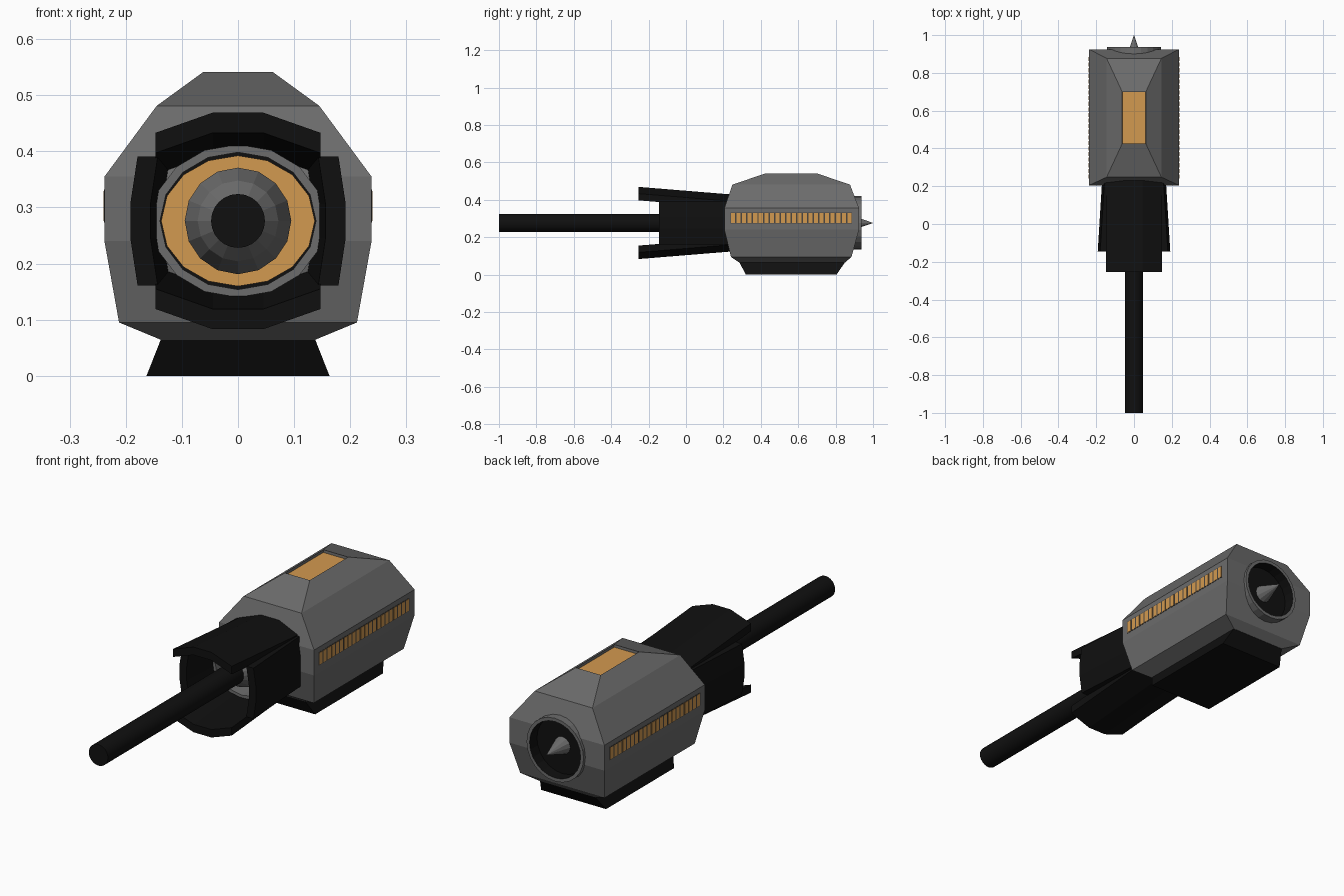
import bpy, bmesh, math

cube = bpy.data.objects.get("Cube")
if cube:
    bpy.data.objects.remove(cube, do_unlink=True)


def material(name, r, g, b):
    m = bpy.data.materials.new(name)
    m.use_nodes = True
    m.diffuse_color = (r, g, b, 1)
    m.node_tree.nodes["Principled BSDF"].inputs["Base Color"].default_value = (r, g, b, 1)
    return m


GREY = material("hull grey", 0.15, 0.15, 0.15)
BLACK = material("black metal", 0.005, 0.005, 0.005)
AMBER = material("amber light", 0.65, 0.32, 0.08)
BAR = material("window bar", 0.07, 0.06, 0.05)
AXIS = 0.276  # height of the barrel axis


def finish(bm, name, *mats):
    bmesh.ops.recalc_face_normals(bm, faces=bm.faces)
    mesh = bpy.data.meshes.new(name)
    bm.to_mesh(mesh)
    bm.free()
    for m in mats:
        mesh.materials.append(m)
    ob = bpy.data.objects.new(name, mesh)
    bpy.context.collection.objects.link(ob)
    return ob


def skin(bm, rings, cap=True):
    """Join loops of points with quads and return the last cap."""
    loops = [[bm.verts.new(p) for p in ring] for ring in rings]
    for a, b in zip(loops, loops[1:]):
        for i in range(len(a)):
            j = (i + 1) % len(a)
            bm.faces.new((a[i], a[j], b[j], b[i]))
    if cap:
        bm.faces.new(loops[0])
        return bm.faces.new(loops[-1])


def rectangles(levels):
    """Rectangles stacked in z from (z, half width, front y, back y)."""
    return [[(-x, a, z), (x, a, z), (x, b, z), (-x, b, z)] for z, x, a, b in levels]


def turned(name, profile, mat, sides=16, squash=1.0, cap=False):
    """Turn (radius, y) points round the barrel axis."""
    bm = bmesh.new()
    rings = []
    for r, y in profile:
        angles = [math.tau * i / sides for i in range(sides)]
        rings.append([(r * math.cos(t), y, AXIS + squash * r * math.sin(t)) for t in angles])
    skin(bm, rings, cap)
    return finish(bm, name, mat)


# Faceted hull with a recessed roof light
bm = bmesh.new()
roof = skin(bm, rectangles([
    (0.064, 0.137, 0.285, 0.85),
    (0.095, 0.212, 0.24, 0.885),
    (0.24, 0.238, 0.205, 0.925),
    (0.355, 0.238, 0.205, 0.925),
    (0.481, 0.145, 0.248, 0.877),
    (0.541, 0.0625, 0.425, 0.70),
]))
bmesh.ops.inset_region(bm, faces=[roof], thickness=0.01)
bmesh.ops.inset_region(bm, faces=[roof], thickness=0.001, depth=-0.012)
roof.material_index = 1
hull = finish(bm, "hull", GREY, AMBER)

# Round opening in the back of the hull
cutter = turned("rear_cutter", [(0.135, 0.87), (0.135, 1.0)], GREY, 24, cap=True)
cutter.hide_render = True
cut = hull.modifiers.new("rear opening", "BOOLEAN")
cut.operation = "DIFFERENCE"
cut.object = cutter
bpy.context.view_layer.objects.active = hull
bpy.ops.object.modifier_apply(modifier=cut.name)
bpy.data.objects.remove(cutter, do_unlink=True)

# Rear exhaust
turned("rear_rim", [(0.128, 0.938), (0.143, 0.938), (0.143, 0.88)], GREY, 24)
turned("rear_cup", [(0.128, 0.938), (0.128, 0.885), (0.001, 0.885)], BLACK, 24)
turned("rear_spike", [(0.04, 0.884), (0.0005, 1.0)], GREY, 12, cap=True)

# Base
bm = bmesh.new()
skin(bm, rectangles([(0, 0.163, 0.32, 0.805), (0.066, 0.137, 0.285, 0.85)]))
finish(bm, "base", BLACK)

# Barred windows along both sides
COUNT, START, END = 22, 0.237, 0.888
pitch = (END - START) / COUNT


def plate(bm, x, depth, y0, y1, z0, z1):
    skin(bm, [[(x, y0, z), (x, y1, z), (x + depth, y1, z), (x + depth, y0, z)] for z in (z0, z1)])


for side, label in ((1, "left"), (-1, "right")):
    bm = bmesh.new()
    plate(bm, side * 0.236, side * 0.003, START, END, 0.273, 0.332)
    finish(bm, label + "_window_bars", BAR)
    bm = bmesh.new()
    for i in range(COUNT):
        y = START + i * pitch
        plate(bm, side * 0.237, side * 0.003, y + 0.004, y + pitch - 0.004, 0.276, 0.329)
    finish(bm, label + "_window_lights", AMBER)

# Muzzle mount inside the shrouds
turned("mount_tube", [(0.155, 0.25), (0.155, 0.03), (0.139, 0.03), (0.139, 0.12)], GREY, squash=0.88)
turned("mount_back", [(0.15, 0.11), (0.001, 0.11)], BLACK, squash=0.88)
turned("light_ring", [(0.137, 0.11), (0.137, 0.1), (0.09, 0.1)], AMBER, squash=0.85)
turned("barrel_collar", [(0.095, 0.11), (0.095, 0.06), (0.072, 0.0), (0.046, -0.03)], GREY)

# Barrel
barrel = turned("barrel", [(0.048, -1.0), (0.048, 0.11)], BLACK, 24, cap=True)
for o in bpy.context.selected_objects:
    o.select_set(False)
barrel.select_set(True)
bpy.context.view_layer.objects.active = barrel
bpy.ops.object.shade_smooth_by_angle()


# Four flared shrouds, each an arched shell: (across, outward) section
def shroud(name, outline, front, flare, place):
    section = outline + [(-a, b) for a, b in reversed(outline)]
    half = len(outline)
    thick = 0.036
    inner = [(a, b - thick) for a, b in reversed(section)]
    bm = bmesh.new()
    rings = []
    for y, shift in ((front, 0), (0.26, -flare)):
        rings.append([place(a, b + shift, y) for a, b in section + inner])
    skin(bm, rings, cap=False)
    # Close the ends with quads between outer and inner edges
    bm.verts.ensure_lookup_table()
    n = 4 * half
    for first in (0, n):
        for i in range(2 * half - 1):
            ids = (i, i + 1, n - 2 - i, n - 1 - i)
            bm.faces.new([bm.verts[first + k] for k in ids])
    finish(bm, name, BLACK)


TALL = [(0.147, 0.157), (0.045, 0.193)]
SIDE = [(0.115, 0.179), (0.03, 0.192)]
for s, upper, flank in ((1, "top", "left"), (-1, "bottom", "right")):
    shroud(upper + "_shroud", TALL, -0.255, 0.042, lambda a, b, y: (a, y, AXIS + s * b))
    shroud(flank + "_shroud", SIDE, -0.145, 0.025, lambda a, b, y: (s * b, y, AXIS + a))
